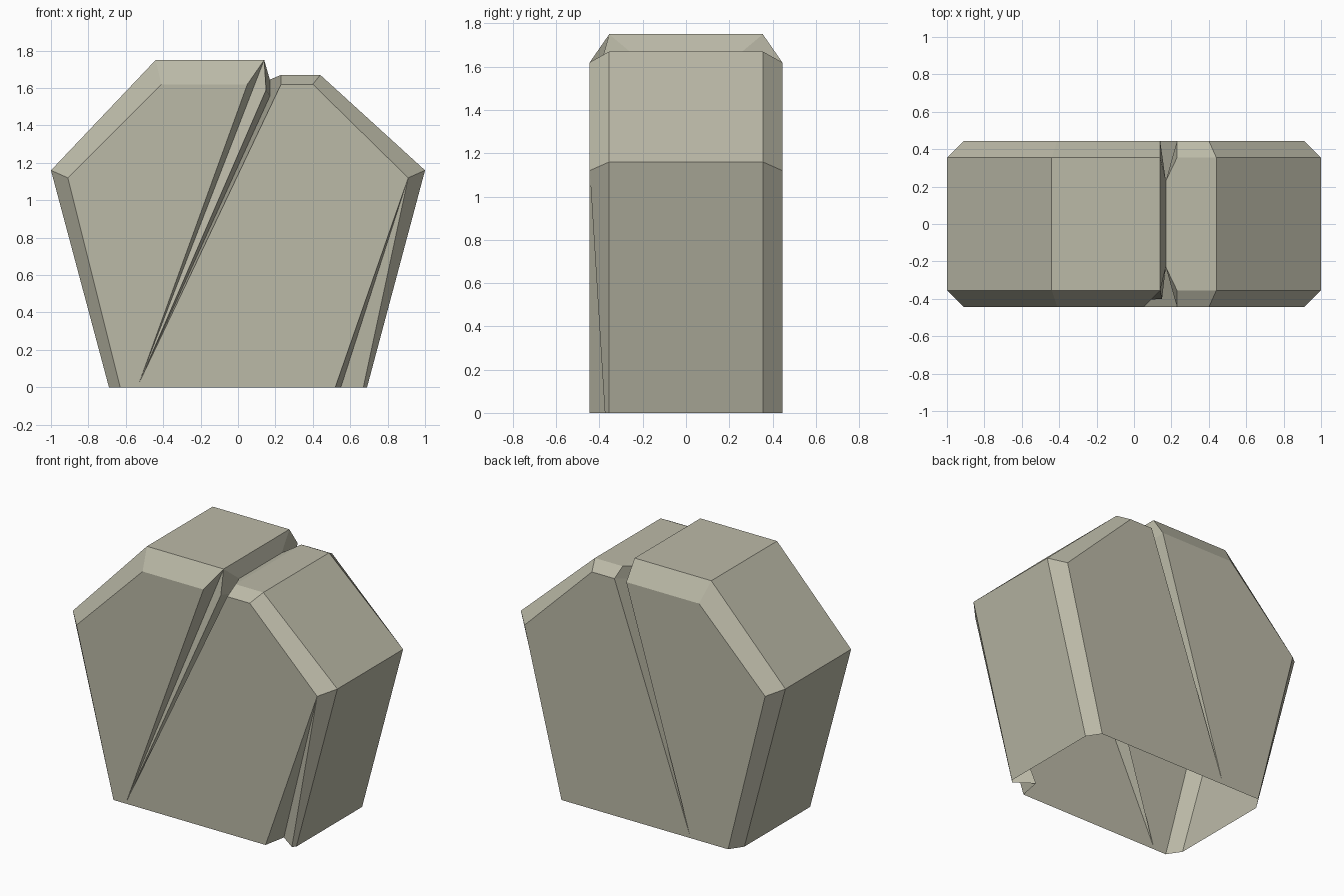
import bpy, bmesh

if "Cube" in bpy.data.objects:
    bpy.data.objects.remove(bpy.data.objects["Cube"])

Y_RIM, Y_FACE = 0.355, 0.445          # depth of the rim and of the front/back faces

# Profiles (x, z): left tall half then right low half, bottom-left round to bottom-right
RIM = [(-.69, 0), (-1, 1.16), (-.44, 1.75), (.14, 1.75),
       (.23, 1.67), (.44, 1.67), (1, 1.16), (.69, 0)]
FACE = [(-.63, 0), (-.91, 1.12), (-.41, 1.62), (.14, 1.62),
        (.23, 1.62), (.40, 1.62), (.91, 1.12), (.63, 0)]

bm = bmesh.new()


def V(x, y, z):
    return bm.verts.new((x, y, z))


def F(*verts):
    return bm.faces.new(verts)


def half(s, tip_x):
    """Rim, face outline, crack top, crack floor and crack tip of one side."""
    rim = [V(x, s * Y_RIM, z) for x, z in RIM]
    face = [V(x, s * Y_FACE, z) for x, z in FACE]
    top = V(.17, s * .23, 1.645)
    floor = V(.17, s * .23, 1.555)
    tip = V(tip_x, s * Y_FACE, .02)
    # flat faces either side of the crack
    F(*face[:4], tip)
    F(tip, *face[4:])
    F(face[0], tip, face[7])
    # chamfers around the outline, skipping the crack and the last (lower right) one
    for i in (0, 1, 2, 4, 5):
        F(face[i], face[i + 1], rim[i + 1], rim[i])
    # low side of the crack
    F(floor, face[4], tip)
    F(top, rim[4], face[4], floor)
    return rim, face, top, floor, tip


# Back side: one plain crack
b_rim, b_face, b_top, b_floor, b_tip = half(1, -.34)
F(b_face[3], b_floor, b_tip)
F(b_face[3], b_rim[3], b_top, b_floor)
F(b_face[6], b_face[7], b_rim[7], b_rim[6])

# Front side: stepped crack, wider at the top
f_rim, f_face, f_top, f_floor, f_tip = half(-1, -.53)
f_face[3].co.x = .05
ledge = V(.15, -.40, 1.59)
F(f_face[3], f_rim[3], f_tip)
F(f_rim[3], ledge, f_tip)
F(ledge, f_floor, f_tip)
F(f_rim[3], f_top, f_floor, ledge)

# Front lower right notch
f_face[7].co.x = .52
notch, notch_lip = V(.55, -.29, 0), V(.67, -.375, 0)
F(f_face[6], f_face[7], notch)
F(f_face[6], notch, notch_lip)
F(f_face[6], notch_lip, f_rim[7], f_rim[6])

# Sides and top joining front to back, with the step across the crack (base is open)
front = f_rim[:4] + [f_top] + f_rim[4:]
back = b_rim[:4] + [b_top] + b_rim[4:]
for i in range(len(front) - 1):
    F(front[i], front[i + 1], back[i + 1], back[i])

bmesh.ops.recalc_face_normals(bm, faces=bm.faces)
mesh = bpy.data.meshes.new("cracked_rock")
bm.to_mesh(mesh)
bm.free()

stone = bpy.data.materials.new("pale_stone")
stone.diffuse_color = (.50, .49, .39, 1)
stone.use_nodes = True
stone.node_tree.nodes["Principled BSDF"].inputs["Base Color"].default_value = stone.diffuse_color
mesh.materials.append(stone)
rock = bpy.data.objects.new("cracked_rock", mesh)
bpy.context.collection.objects.link(rock)
